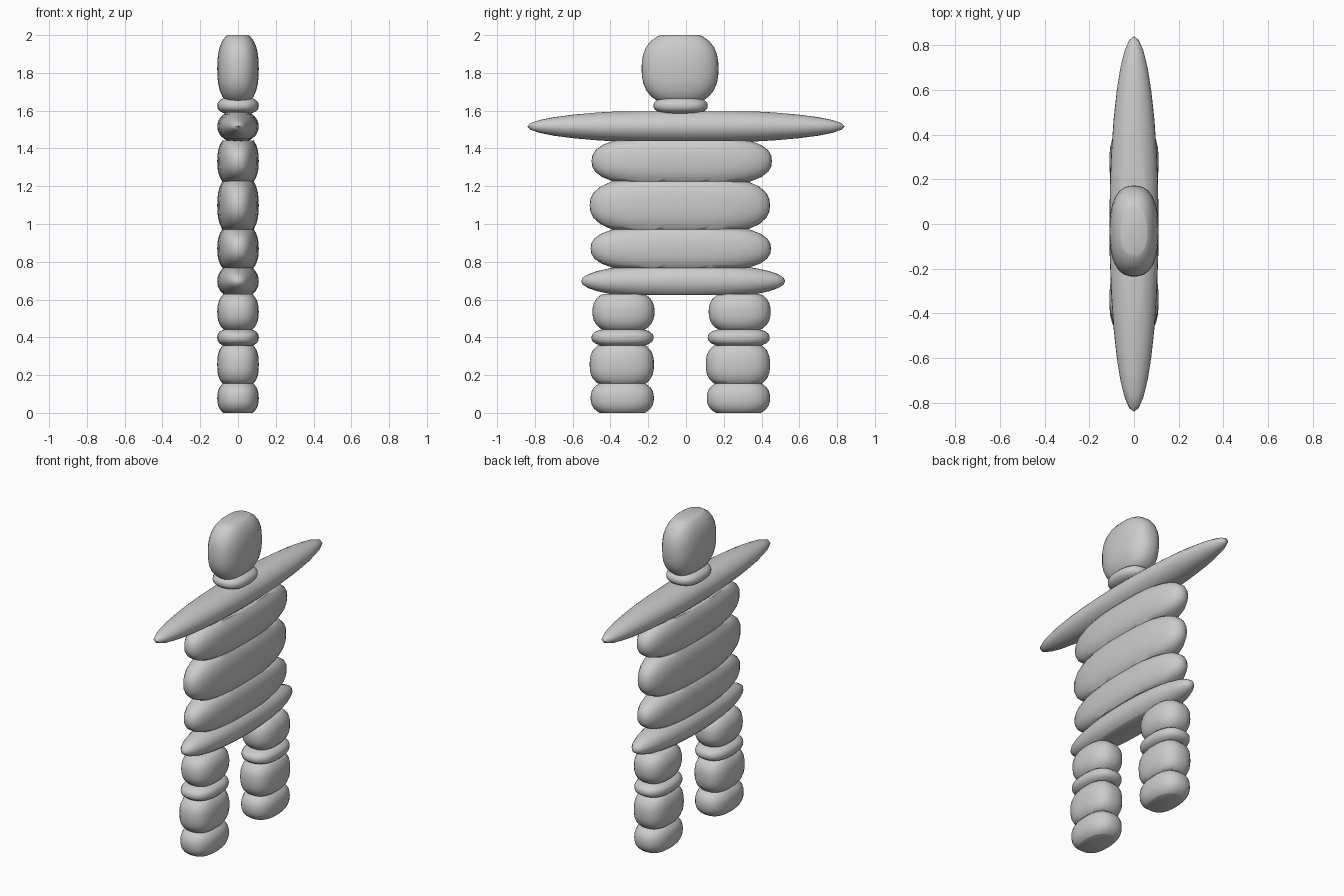
import bpy, bmesh, math
from mathutils import Vector

if "Cube" in bpy.data.objects:
    bpy.data.objects.remove(bpy.data.objects["Cube"])

DEPTH = 0.11  # every stone has the same half thickness


def stone(name, y0, y1, z0, z1, n=2.5, swell=1.3):
    """Pebble: a superellipsoid whose top and bottom are cut flat at z0 and z1."""
    cy, cz = (y0 + y1) / 2, (z0 + z1) / 2
    a, b = (y1 - y0) / 2, (z1 - z0) / 2
    bm = bmesh.new()
    bmesh.ops.create_uvsphere(bm, u_segments=32, v_segments=16, radius=1)
    for v in bm.verts:
        d = v.co.normalized()
        d /= sum(abs(c) ** n for c in d) ** (1 / n)
        v.co = Vector((d.x * DEPTH, d.y * a, d.z * b * swell))
    for s in (-1, 1):
        cut = bmesh.ops.bisect_plane(
            bm, geom=bm.verts[:] + bm.edges[:] + bm.faces[:],
            plane_co=(0, 0, s * b), plane_no=(0, 0, s), clear_outer=True)
        rim = [e for e in cut['geom_cut'] if isinstance(e, bmesh.types.BMEdge)]
        bmesh.ops.contextual_create(bm, geom=rim)
    bmesh.ops.recalc_face_normals(bm, faces=bm.faces[:])
    mesh = bpy.data.meshes.new(name)
    bm.to_mesh(mesh)
    bm.free()
    obj = bpy.data.objects.new(name, mesh)
    obj.location = (0, cy, cz)
    bpy.context.collection.objects.link(obj)
    bpy.ops.object.select_all(action='DESELECT')
    obj.select_set(True)
    bpy.context.view_layer.objects.active = obj
    bpy.ops.object.shade_smooth_by_angle(angle=math.radians(50))


# Two stacked legs
for side, dy in (("left", 0.0), ("right", 0.615)):
    stone(side + "_foot", -0.505 + dy, -0.17 + dy, 0.0, 0.157, 2.5, 1.25)
    stone(side + "_calf", -0.51 + dy, -0.17 + dy, 0.155, 0.357, 2.7, 1.25)
    stone(side + "_knee", -0.50 + dy, -0.172 + dy, 0.355, 0.442, 2.5, 1.2)
    stone(side + "_thigh", -0.495 + dy, -0.167 + dy, 0.44, 0.63, 2.5, 1.2)

# Hips and torso slabs
stone("hip_slab", -0.555, 0.525, 0.625, 0.77, 2.1, 1.3)
stone("lower_torso", -0.505, 0.45, 0.767, 0.973)
stone("middle_torso", -0.51, 0.445, 0.97, 1.227)
stone("upper_torso", -0.50, 0.455, 1.223, 1.443)

# Long arm slab, neck and head
stone("arm_slab", -0.84, 0.84, 1.438, 1.595, 2.0, 1.13)
stone("neck_stone", -0.172, 0.115, 1.585, 1.668, 2.5, 1.15)
stone("head_stone", -0.235, 0.172, 1.645, 2.0, 2.5, 1.09)
